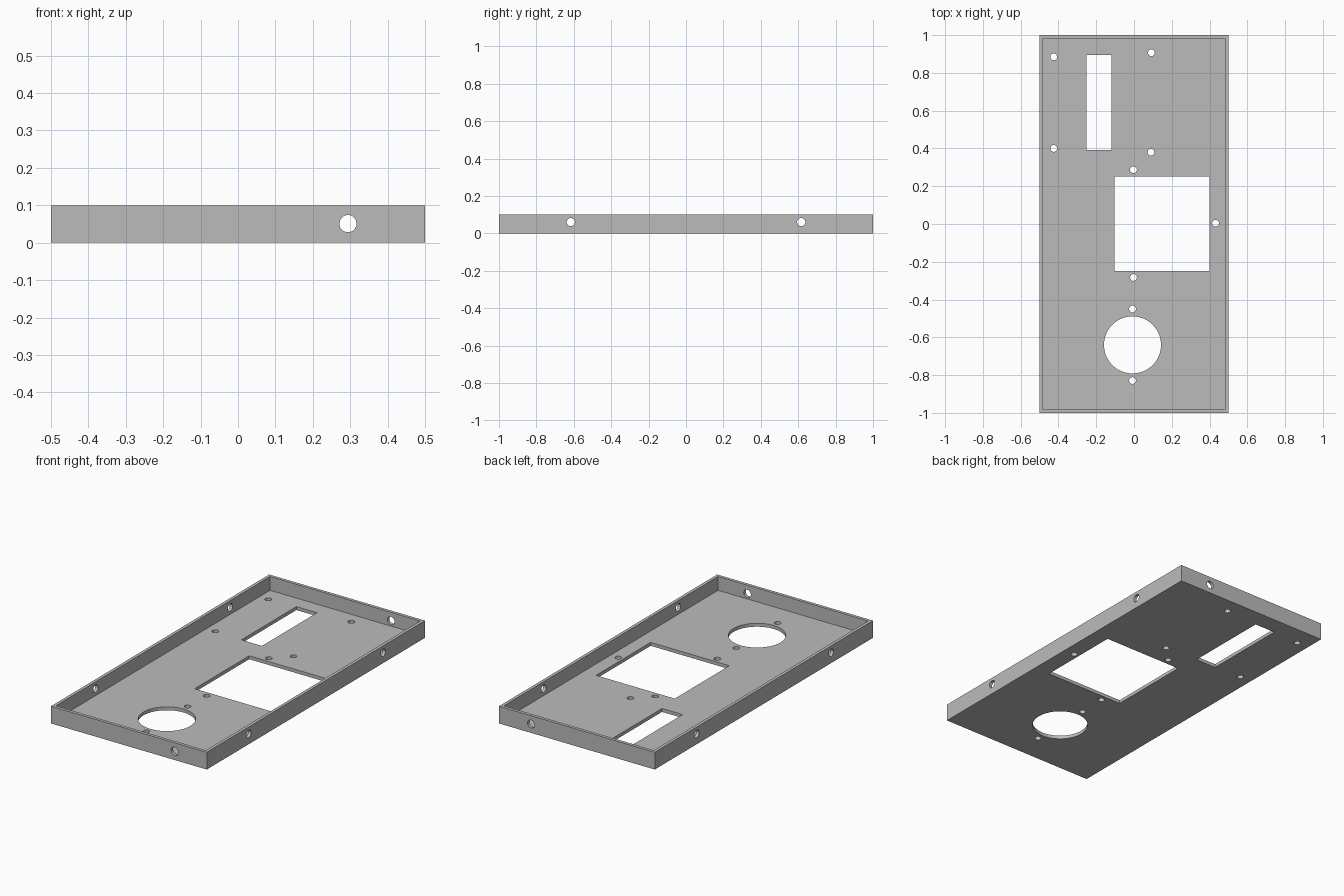
import bpy
import bmesh
from math import pi, radians
from mathutils import Matrix, Vector

cube = bpy.data.objects.get("Cube")
if cube:
    bpy.data.objects.remove(cube, do_unlink=True)

WIDTH, LENGTH, HEIGHT = 1.0, 2.0, 0.1
WALL, FLOOR = 0.026, 0.02

grey = bpy.data.materials.new("plain grey")
grey.use_nodes = True
colour = (0.5, 0.5, 0.5, 1)
grey.diffuse_color = colour
grey.node_tree.nodes["Principled BSDF"].inputs["Base Color"].default_value = colour


def make_object(name, bm):
    mesh = bpy.data.meshes.new(name)
    bmesh.ops.recalc_face_normals(bm, faces=bm.faces)
    bm.to_mesh(mesh)
    bm.free()
    mesh.materials.append(grey)
    obj = bpy.data.objects.new(name, mesh)
    bpy.context.collection.objects.link(obj)
    return obj


def add_box(bm, centre, size):
    matrix = Matrix.Translation(centre) @ Matrix.Diagonal((*size, 1))
    return bmesh.ops.create_cube(bm, size=1, matrix=matrix)


def add_hole(bm, centre, radius, axis="Z", depth=0.06, sides=32):
    turn = {"X": Matrix.Rotation(pi / 2, 4, "Y"),
            "Y": Matrix.Rotation(pi / 2, 4, "X"),
            "Z": Matrix.Identity(4)}[axis]
    bmesh.ops.create_cone(bm, cap_ends=True, segments=sides, radius1=radius,
                          radius2=radius, depth=depth,
                          matrix=Matrix.Translation(centre) @ turn)


# Open tray: a block whose top is inset and sunk to the floor
bm = bmesh.new()
add_box(bm, (0, 0, HEIGHT / 2), (WIDTH, LENGTH, HEIGHT))
top = max(bm.faces, key=lambda f: f.calc_center_median().z)
bmesh.ops.inset_region(bm, faces=[top], thickness=WALL)
sunk = bmesh.ops.extrude_discrete_faces(bm, faces=[top])["faces"][0]
bmesh.ops.translate(bm, verts=sunk.verts, vec=Vector((0, 0, FLOOR - HEIGHT)))
tray = make_object("tray", bm)

# Cutters for every opening
bm = bmesh.new()

# Floor windows and the large round opening
add_box(bm, (0.148, 0.002, 0), (0.505, 0.5, 0.06))
add_box(bm, (-0.186, 0.643, 0), (0.132, 0.504, 0.06))
add_hole(bm, (-0.008, -0.64, 0), 0.151, sides=64)

# Screw holes in the floor
for x, y in [(-0.425, 0.885), (-0.425, 0.4), (0.092, 0.907), (0.09, 0.38),
             (-0.003, 0.287), (-0.003, -0.283), (0.432, 0.004),
             (-0.008, -0.45), (-0.008, -0.829)]:
    add_hole(bm, (x, y, 0), 0.018)

# Holes through the end walls and the side walls
for side in (-1, 1):
    add_hole(bm, (0.294, side * (LENGTH - WALL) / 2, 0.051), 0.023, "Y")
    for y in (-0.616, 0.616):
        add_hole(bm, (side * (WIDTH - WALL) / 2, y, 0.06), 0.022, "X")
cutter = make_object("opening_cutter", bm)
cutter.hide_render = True

# Cut the openings and discard the cutter
cut = tray.modifiers.new("openings", "BOOLEAN")
cut.operation = "DIFFERENCE"
cut.solver = "EXACT"
cut.object = cutter
bpy.ops.object.select_all(action="DESELECT")
bpy.context.view_layer.objects.active = tray
tray.select_set(True)
bpy.ops.object.modifier_apply(modifier=cut.name)
bpy.data.objects.remove(cutter, do_unlink=True)
bpy.ops.object.shade_smooth_by_angle(angle=radians(30))
